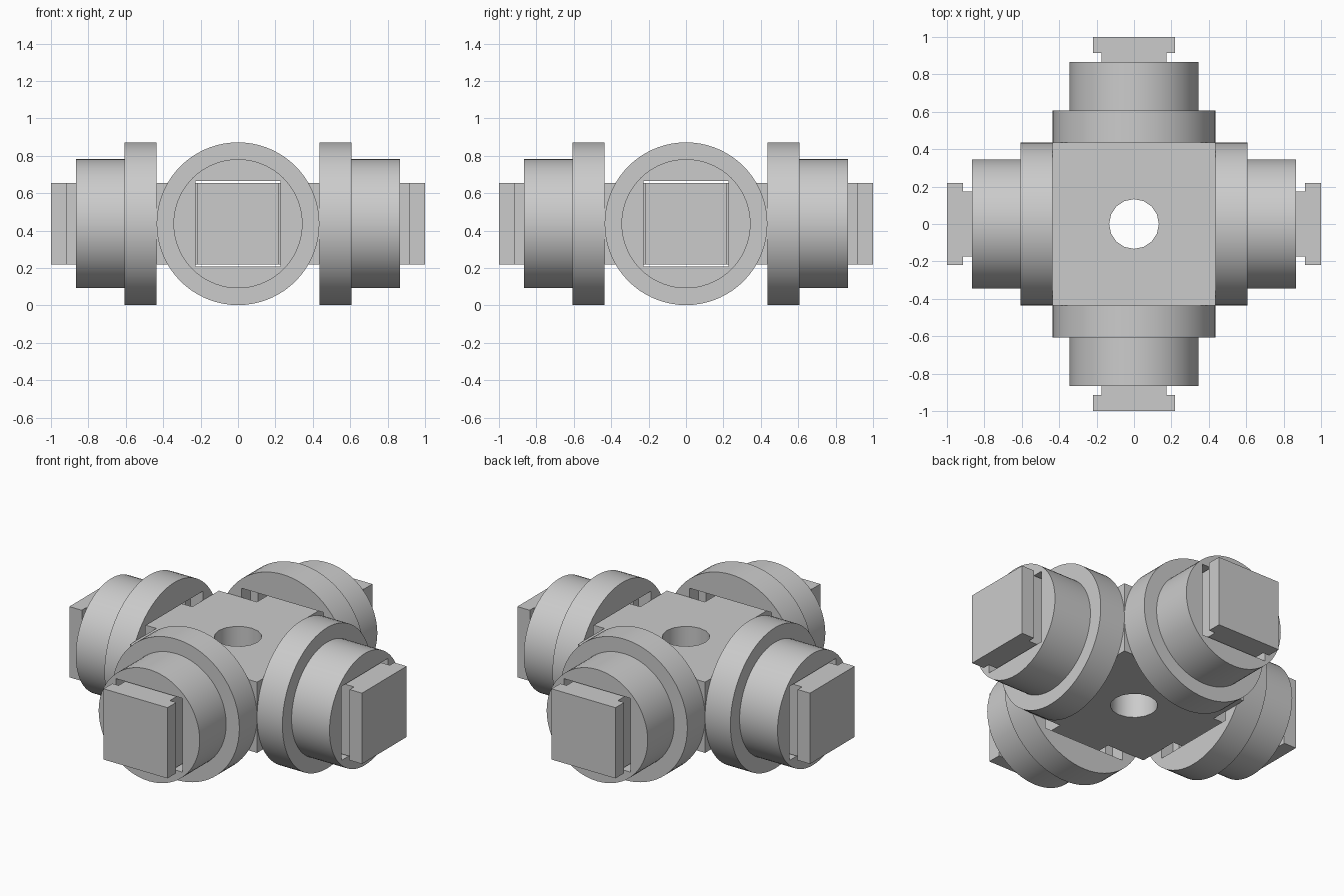
import bpy, bmesh, math
from mathutils import Matrix

if "Cube" in bpy.data.objects:
    bpy.data.objects.remove(bpy.data.objects["Cube"], do_unlink=True)

MID = 0.4365      # height of the arm axes
BLOCK = 0.435     # half width of the hub block, also disc radius
THICK = 0.2185    # half height of the hub

grey = bpy.data.materials.new("plain grey")
grey.use_nodes = True
grey.diffuse_color = (0.6, 0.6, 0.6, 1)
grey.node_tree.nodes["Principled BSDF"].inputs["Base Color"].default_value = (0.6, 0.6, 0.6, 1)


def make_object(name, bm):
    bmesh.ops.recalc_face_normals(bm, faces=bm.faces)
    mesh = bpy.data.meshes.new(name)
    bm.to_mesh(mesh)
    bm.free()
    mesh.materials.append(grey)
    obj = bpy.data.objects.new(name, mesh)
    bpy.context.collection.objects.link(obj)
    return obj


def box(name, size, centre):
    bm = bmesh.new()
    bmesh.ops.create_cube(bm, size=1, matrix=Matrix.Translation(centre) @ Matrix.Diagonal((*size, 1)))
    return make_object(name, bm)


def cylinder(name, radius, depth, sides):
    bm = bmesh.new()
    bmesh.ops.create_cone(bm, cap_ends=True, segments=sides, radius1=radius, radius2=radius, depth=depth)
    return make_object(name, bm)


def activate(obj):
    bpy.ops.object.select_all(action="DESELECT")
    obj.select_set(True)
    bpy.context.view_layer.objects.active = obj


def cut(obj, cutter):
    activate(obj)
    mod = obj.modifiers.new("cut", "BOOLEAN")
    mod.operation, mod.solver, mod.object = "DIFFERENCE", "EXACT", cutter
    bpy.ops.object.modifier_apply(modifier=mod.name)
    bpy.data.objects.remove(cutter, do_unlink=True)


def smooth(obj):
    activate(obj)
    bpy.ops.object.shade_smooth_by_angle(angle=math.radians(32))


# Hub: square block with a T-shaped tongue on each side, one flat outline extruded
half = [(BLOCK, 0.175), (0.915, 0.175), (0.915, 0.218), (1.0, 0.218)]
quarter = [(x, -y) for x, y in half] + half[::-1] + [(BLOCK, BLOCK)]
bm = bmesh.new()
verts = []
for i in range(4):
    turn = Matrix.Rotation(i * math.pi / 2, 3, "Z")
    for x, y in quarter:
        v = bm.verts.new((x, y, -THICK))
        v.co = turn @ v.co
        verts.append(v)
base = bm.faces.new(verts)
top = bmesh.ops.extrude_face_region(bm, geom=[base])["geom"]
bmesh.ops.translate(bm, vec=(0, 0, 2 * THICK), verts=[g for g in top if isinstance(g, bmesh.types.BMVert)])
hub = make_object("hub_with_tongues", bm)
cut(hub, cylinder("bore", 0.133, 1, 16))
hub.location.z = MID
smooth(hub)

# Collar: stepped disc and drum turned around the x axis
steps = [(BLOCK, 0), (BLOCK, BLOCK), (0.608, BLOCK), (0.608, 0.345), (0.867, 0.345), (0.867, 0)]
bm = bmesh.new()
path = [bm.verts.new((x, 0, r)) for x, r in steps]
edges = [bm.edges.new(pair) for pair in zip(path, path[1:])]
bmesh.ops.spin(bm, geom=path + edges, cent=(0, 0, 0), axis=(1, 0, 0),
               angle=2 * math.pi, steps=72)
bmesh.ops.remove_doubles(bm, verts=bm.verts, dist=0.0001)
collar = make_object("right_collar", bm)

# Square opening through the collar, widened on the inner side
cut(collar, box("opening", (1.0, 0.456, 0.456), (0.65, 0, 0)))
cut(collar, box("recess", (0.2, 0.56, 0.55), (0.42, 0, 0)))
smooth(collar)

# Four collars around the hub
collar.name = "left_collar"
collar.location.z = MID
for i, name in enumerate(("back_collar", "right_collar", "front_collar"), 1):
    copy = collar.copy()
    copy.name = name
    copy.rotation_euler.z = i * math.pi / 2
    bpy.context.collection.objects.link(copy)
